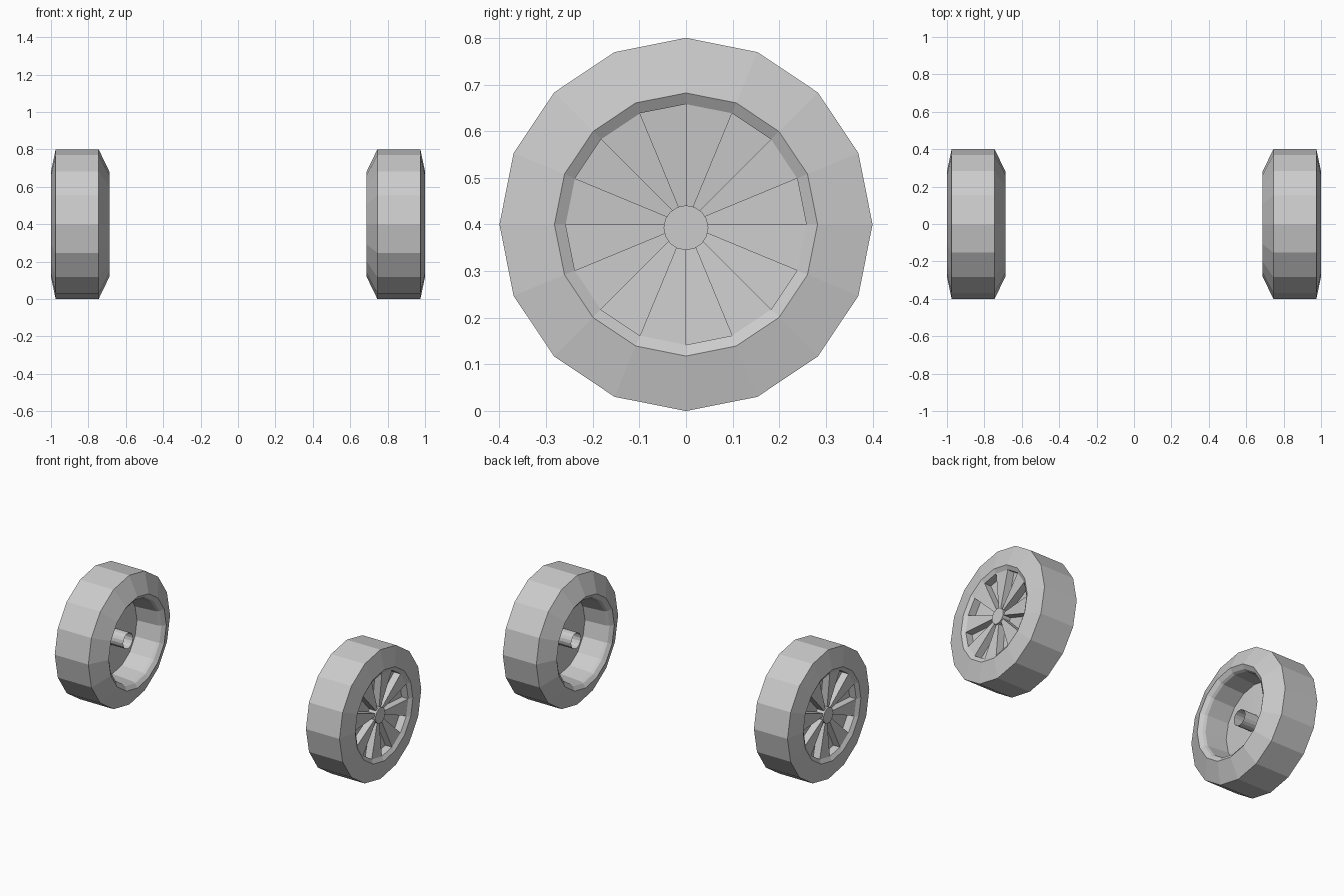
import bpy, bmesh
from math import cos, sin, tau, pi
from mathutils import Matrix

if "Cube" in bpy.data.objects:
    bpy.data.objects.remove(bpy.data.objects["Cube"])

SEG = 16


def ring(bm, x, r, z=0.4, n=SEG):
    return [bm.verts.new((x, r * cos(tau * i / n), z + r * sin(tau * i / n))) for i in range(n)]


def lathe(bm, profile, z=0.4):
    """Sweep an (x, radius) profile around the axle line."""
    rings = [ring(bm, x, r, z) for x, r in profile]
    for a, b in zip(rings, rings[1:]):
        for i in range(SEG):
            j = (i + 1) % SEG
            bm.faces.new((a[i], a[j], b[j], b[i]))
    return rings


def finish(bm, name):
    """Make the right-hand part and its half-turned left-hand twin."""
    bmesh.ops.remove_doubles(bm, verts=bm.verts, dist=1e-5)
    bmesh.ops.recalc_face_normals(bm, faces=bm.faces)
    for side, angle in (("right", 0), ("left", pi)):
        mesh = bpy.data.meshes.new(f"{side}_{name}")
        bm.to_mesh(mesh)
        mesh.transform(Matrix.Rotation(angle, 4, 'Z'))
        bpy.context.collection.objects.link(bpy.data.objects.new(mesh.name, mesh))
    bm.free()


# Tyre, outer lip and hollow inner bowl
bm = bmesh.new()
lathe(bm, [(0.985, 0.258), (1.0, 0.282), (0.975, 0.4), (0.745, 0.4), (0.688, 0.282),
           (0.705, 0.258), (0.72, 0.25), (0.86, 0.24), (0.85, 0.03)])

# Spoked face: every other sector is sunk to form a slot
RIM, HUB, DEPTH = (0.985, 0.258), (0.965, 0.03), 0.045
top_o, top_i = ring(bm, *RIM), ring(bm, *HUB)
low_o, low_i = ring(bm, RIM[0] - DEPTH, RIM[1]), ring(bm, HUB[0] - DEPTH, HUB[1])
for i in range(SEG):
    j = (i + 1) % SEG
    if i % 2:
        bm.faces.new((top_o[i], top_o[j], top_i[j], top_i[i]))
    else:
        bm.faces.new((low_o[i], low_o[j], low_i[j], low_i[i]))
        bm.faces.new((top_o[i], top_o[j], low_o[j], low_o[i]))
    bm.faces.new((top_o[i], top_i[i], low_i[i], low_o[i]))
finish(bm, "wheel")

# Hub: capped outside, open tube inside
bm = bmesh.new()
rings = lathe(bm, [(0.975, 0.048), (0.753, 0.048)], z=0.393)
bm.faces.new(rings[0])
finish(bm, "hub")
